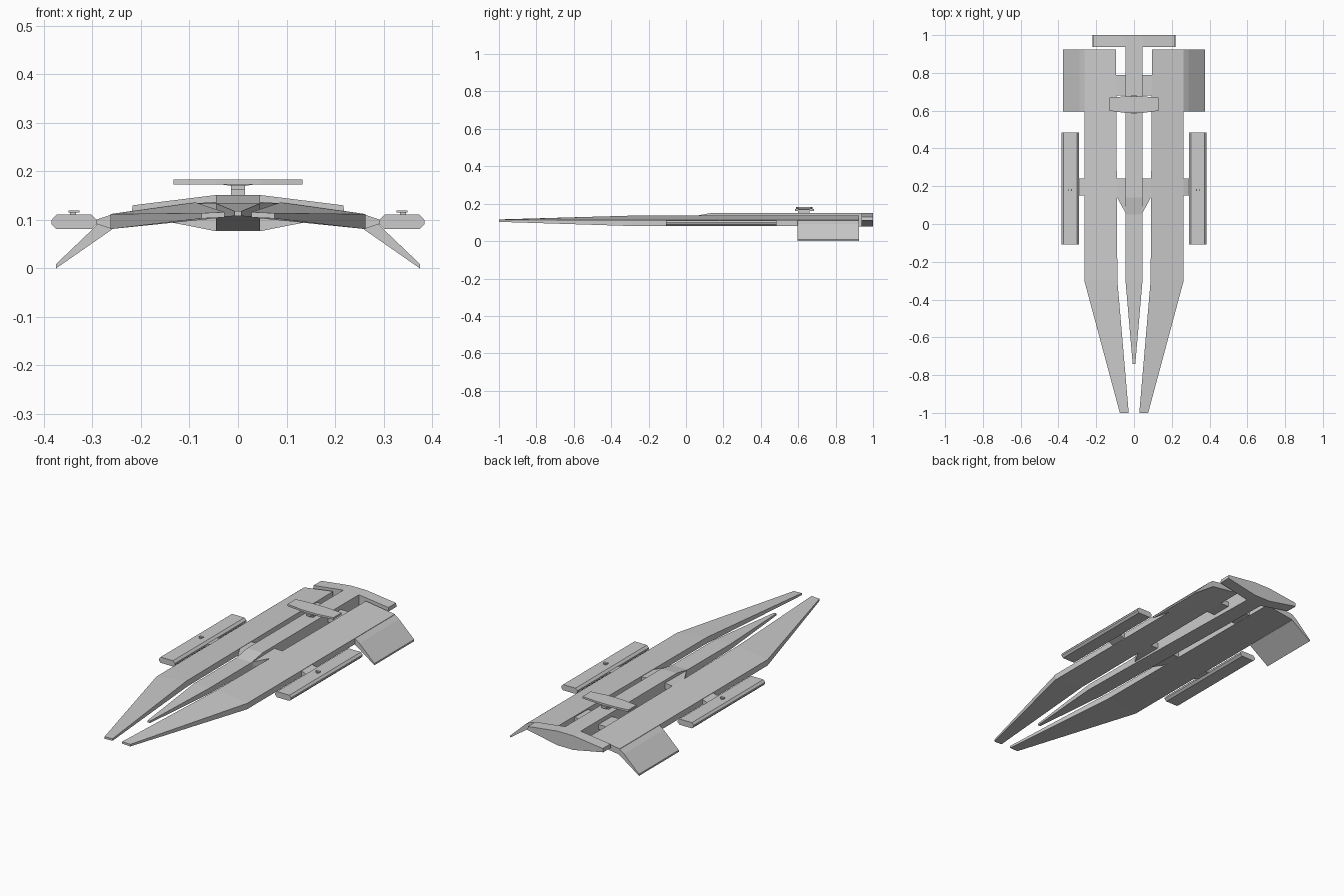
import bpy, bmesh


def loft(name, sections, mirror=False):
    """Skin a closed solid through matching cross-sections, capped at both ends."""
    bm = bmesh.new()
    rings = [[bm.verts.new(p) for p in s] for s in sections]
    n = len(rings[0])
    for a, b in zip(rings, rings[1:]):
        for i in range(n):
            j = (i + 1) % n
            bm.faces.new((a[i], a[j], b[j], b[i]))
    bm.faces.new(rings[0])
    bm.faces.new(rings[-1])
    bmesh.ops.recalc_face_normals(bm, faces=bm.faces)
    mesh = bpy.data.meshes.new(name)
    bm.to_mesh(mesh)
    bm.free()
    ob = bpy.data.objects.new(name, mesh)
    bpy.context.collection.objects.link(ob)
    if mirror:
        ob.modifiers.new("mirror", 'MIRROR')
    return ob


def extrude_y(name, profile, y0, y1, mirror=False):
    """Extrude an (x, z) profile along y."""
    return loft(name, [[(x, y, z) for x, z in profile] for y in (y0, y1)], mirror)


def box(name, x0, x1, y0, y1, z0, z1, mirror=False):
    return extrude_y(name, [(x0, z0), (x1, z0), (x1, z1), (x0, z1)], y0, y1, mirror)


def slab(y, xi, xo, bi, bo, ti, to):
    """Cross-section of a sloping slab: inner/outer x, bottom z and top z."""
    return [(xi, y, bi), (xo, y, bo), (xo, y, to), (xi, y, ti)]


# Side hulls: sloping slabs tapering to long prongs
loft("side_hull", [
    slab(-1.0, 0.028, 0.075, 0.105, 0.103, 0.116, 0.114),
    slab(-0.3, 0.088, 0.263, 0.104, 0.081, 0.136, 0.112),
    slab(0.925, 0.095, 0.263, 0.104, 0.081, 0.136, 0.112)], True)

# Central fuselage with needle nose and raised rear spine
loft("fuselage", [slab(y, -w, w, b, b, t, t) for y, w, b, t in (
    (-0.74, 0.007, 0.108, 0.118),
    (-0.3, 0.045, 0.105, 0.134),
    (0.05, 0.045, 0.098, 0.135),
    (0.14, 0.045, 0.096, 0.151),
    (0.94, 0.045, 0.078, 0.151))])

# Stern bar across the back
half = [(0.047, 0.077), (0.22, 0.111), (0.217, 0.13), (0.047, 0.151)]
extrude_y("stern_bar", half + [(-x, z) for x, z in reversed(half)], 0.937, 1.0)

# Cross members between fuselage and hulls, the front one with a swept edge
loft("front_cross_member", [
    [(0.04, 0.05, 0.107), (0.04, 0.24, 0.107), (0.04, 0.24, 0.137), (0.04, 0.05, 0.134)],
    [(0.095, 0.15, 0.104), (0.095, 0.24, 0.104), (0.095, 0.24, 0.134), (0.095, 0.15, 0.134)]], True)
box("rear_cross_member", 0.04, 0.1, 0.68, 0.79, 0.105, 0.13, True)

# Drooping tail fins
extrude_y("tail_fin", [(0.26, 0.112), (0.26, 0.08), (0.375, 0.0), (0.375, 0.009), (0.288, 0.092)],
          0.595, 0.925, True)

# Outboard pods with bevelled long edges, and their pylons
extrude_y("outboard_pod", [
    (0.291, 0.091), (0.302, 0.081), (0.374, 0.081), (0.384, 0.091),
    (0.384, 0.1), (0.374, 0.111), (0.302, 0.111), (0.291, 0.1)], -0.108, 0.485, True)
extrude_y("pod_pylon", [(0.26, 0.081), (0.293, 0.092), (0.293, 0.1), (0.26, 0.111)],
          0.15, 0.24, True)

# Small turrets on the pods
box("pod_turret_post", 0.334, 0.346, 0.17, 0.19, 0.11, 0.116, True)
box("pod_turret_gun", 0.327, 0.349, 0.174, 0.186, 0.1155, 0.119, True)

# Raised command bridge on a flared post
extrude_y("bridge_post", [
    (-0.014, 0.149), (0.014, 0.149), (0.014, 0.17), (0.04, 0.174), (-0.04, 0.174), (-0.014, 0.17)],
    0.6, 0.66)
loft("bridge_wing", [slab(1, 0, 0, 0, 0, 0, 0) and
    [(x, a, 0.173), (x, b, 0.173), (x, b, 0.183), (x, a, 0.183)] for x, a, b in (
    (-0.133, 0.6, 0.668), (-0.045, 0.588, 0.676), (0.045, 0.588, 0.676), (0.133, 0.6, 0.668))])
box("bridge_sensor", -0.014, 0.014, 0.582, 0.684, 0.162, 0.172)
